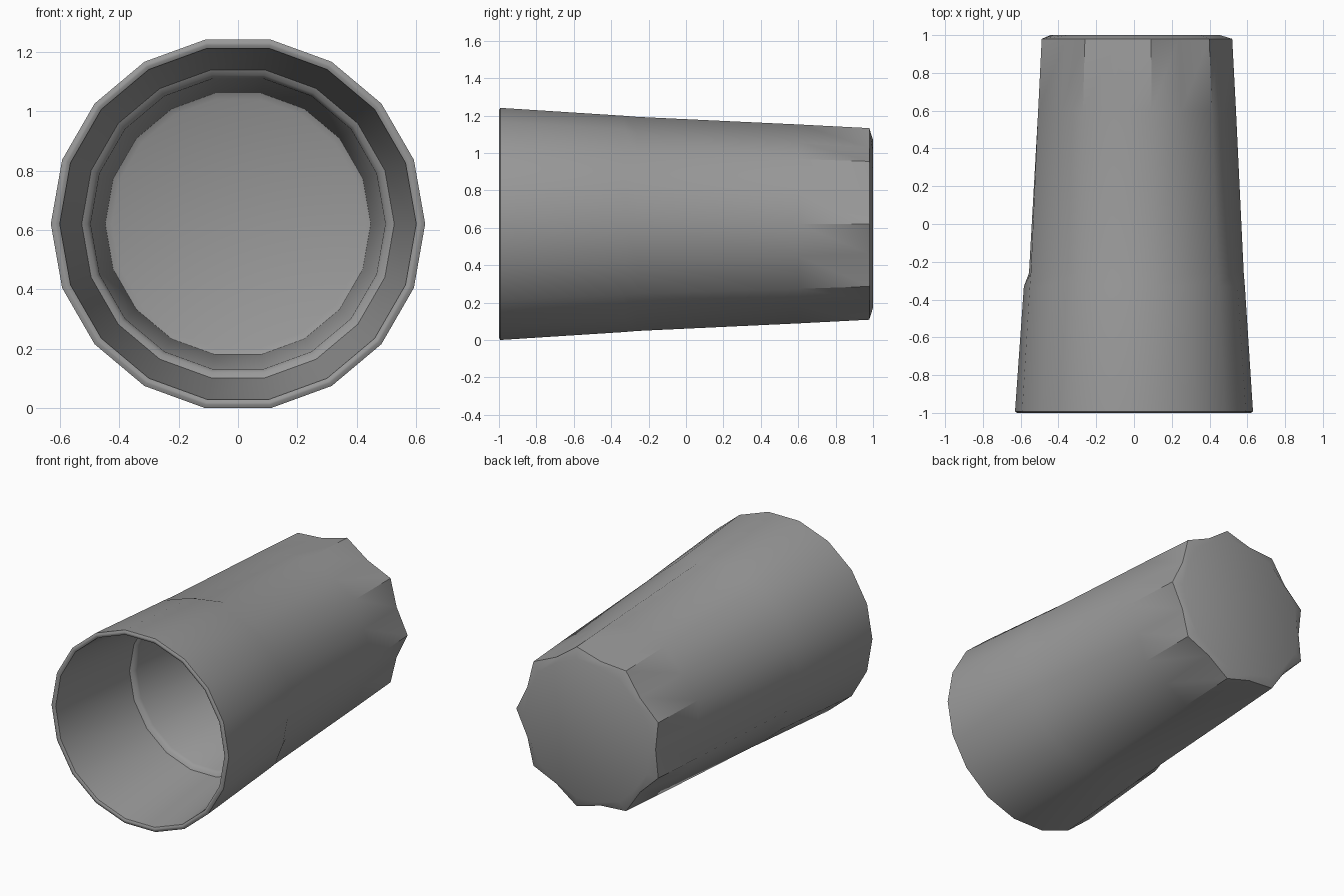
import bpy, bmesh, math

if "Cube" in bpy.data.objects:
    bpy.data.objects.remove(bpy.data.objects["Cube"])

SIDES = 18
CENTRE_Z = 0.63 * math.sin(math.radians(80))

# Profile rings: (y, radius at the nine ridges, radius between ridges)
rings = [
    # outside: base, scalloped chamfer, facets fading into a round body
    (1.00, 0.455, 0.442),
    (0.98, 0.52, 0.47),
    (0.60, 0.54, 0.505),
    (-0.26, 0.581, 0.556),
    (-0.33, 0.587, 0.583),
    (-0.993, 0.63, 0.63),
    # softened lip
    (-1.00, 0.618, 0.618),
    (-1.00, 0.611, 0.611),
    (-0.994, 0.60, 0.60),
    # inside: stepped wall and softened floor edge
    (-0.35, 0.526, 0.526),
    (-0.34, 0.508, 0.508),
    (-0.32, 0.496, 0.496),
    (0.89, 0.447, 0.447),
    (0.90, 0.425, 0.425),
]

bm = bmesh.new()
loops = []
for y, ridge, mid in rings:
    loop = []
    for i in range(SIDES):
        a = math.tau * i / SIDES
        r = mid if i % 2 else ridge
        loop.append(bm.verts.new((r * math.cos(a), y, CENTRE_Z + r * math.sin(a))))
    loops.append(loop)

# Skin neighbouring rings, then close base and inner floor
for a, b in zip(loops, loops[1:]):
    for i in range(SIDES):
        j = (i + 1) % SIDES
        bm.faces.new((a[i], a[j], b[j], b[i]))
bm.faces.new(loops[0])
bm.faces.new(loops[-1])
bmesh.ops.recalc_face_normals(bm, faces=bm.faces[:])

mesh = bpy.data.meshes.new("tumbler")
bm.to_mesh(mesh)
bm.free()
tumbler = bpy.data.objects.new("tumbler", mesh)
bpy.context.collection.objects.link(tumbler)

# Dark grey glass
glass = bpy.data.materials.new("dark_grey")
glass.diffuse_color = (0.32, 0.32, 0.32, 1)
glass.use_nodes = True
glass.node_tree.nodes["Principled BSDF"].inputs["Base Color"].default_value = glass.diffuse_color
mesh.materials.append(glass)

# Smooth body with crisp facet ridges
bpy.context.view_layer.objects.active = tumbler
tumbler.select_set(True)
bpy.ops.object.shade_smooth_by_angle(angle=math.radians(40))
